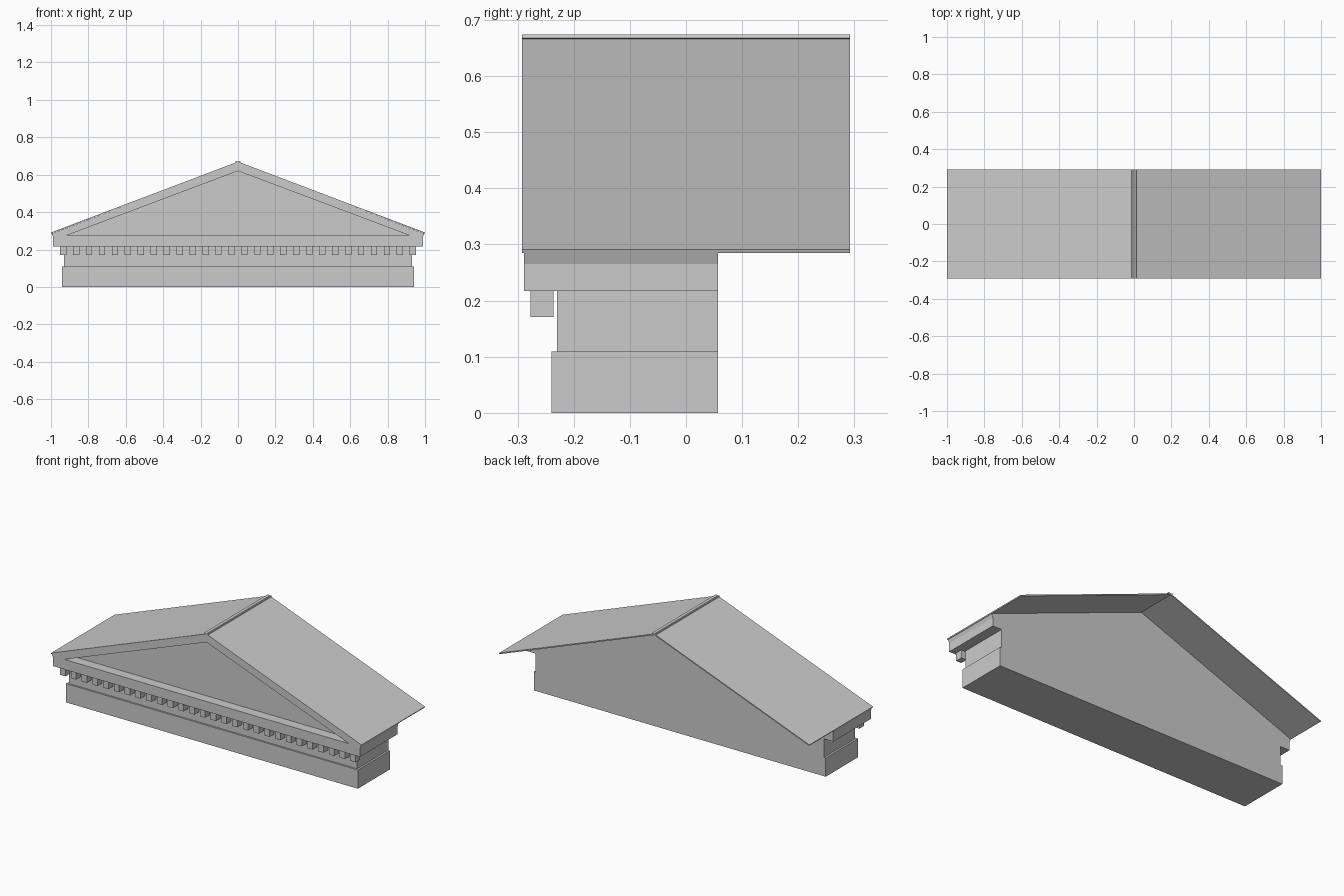
import bpy, bmesh, math

if "Cube" in bpy.data.objects:
    bpy.data.objects.remove(bpy.data.objects["Cube"])

stone = bpy.data.materials.new("pale grey stone")
stone.diffuse_color = (0.6, 0.6, 0.6, 1)
stone.use_nodes = True
stone.node_tree.nodes["Principled BSDF"].inputs["Base Color"].default_value = stone.diffuse_color


def finish(bm, name):
    bmesh.ops.recalc_face_normals(bm, faces=bm.faces)
    me = bpy.data.meshes.new(name)
    bm.to_mesh(me)
    bm.free()
    me.materials.append(stone)
    ob = bpy.data.objects.new(name, me)
    bpy.context.collection.objects.link(ob)
    return ob


def prism(name, pts, y0, y1):
    """Extrude an x-z outline from y0 to y1."""
    bm = bmesh.new()
    a = [bm.verts.new((x, y0, z)) for x, z in pts]
    b = [bm.verts.new((x, y1, z)) for x, z in pts]
    bm.faces.new(a)
    bm.faces.new(b)
    n = len(pts)
    for i in range(n):
        j = (i + 1) % n
        bm.faces.new((a[i], a[j], b[j], b[i]))
    return finish(bm, name)


def box(name, x0, x1, y0, y1, z0, z1):
    return prism(name, [(x0, z0), (x1, z0), (x1, z1), (x0, z1)], y0, y1)


BACK, FRONT, RECESS = 0.057, -0.289, -0.231

# entablature bands
box("architrave", -0.94, 0.94, -0.24, BACK, 0, 0.109)
box("frieze", -0.929, 0.929, -0.23, BACK, 0.109, 0.217)

# row of dentils hanging under the cornice
COUNT, HALF = 28, 0.017
for i in range(COUNT):
    x = -0.935 + 1.87 * i / (COUNT - 1)
    box("dentil_%02d" % (i + 1), x - HALF, x + HALF, -0.277, -0.236, 0.171, 0.217)

# pediment: gabled block with a recessed triangular panel in front
outer = [(-0.988, 0.217), (0.988, 0.217), (0.988, 0.265), (0.9955, 0.285),
         (0, 0.664), (-0.9955, 0.285), (-0.988, 0.265)]
inner = [(-0.917, 0.275), (0.917, 0.275), (0, 0.62)]
bm = bmesh.new()
f = [bm.verts.new((x, FRONT, z)) for x, z in outer]
b = [bm.verts.new((x, BACK, z)) for x, z in outer]
p = [bm.verts.new((x, FRONT, z)) for x, z in inner]
q = [bm.verts.new((x, RECESS, z)) for x, z in inner]
bm.faces.new(b)
bm.faces.new(q)
for i in range(7):
    j = (i + 1) % 7
    bm.faces.new((f[i], f[j], b[j], b[i]))
for i in range(3):
    j = (i + 1) % 3
    bm.faces.new((p[i], p[j], q[j], q[i]))
bm.faces.new((f[0], f[1], f[2], f[3], p[1], p[0], f[5], f[6]))
bm.faces.new((f[3], f[4], p[2], p[1]))
bm.faces.new((f[4], f[5], p[0], p[2]))
finish(bm, "pediment")

# thin roof slabs that cross slightly at the ridge
slope = math.atan(0.379)
T = 0.0065
dx, dz = T * math.sin(slope), T * math.cos(slope)
for side, name in ((1, "roof_right"), (-1, "roof_left")):
    eave, ridge = (1.0, 0.291), (-0.012, 0.6745)
    pts = [eave, ridge, (ridge[0] - dx, ridge[1] - dz), (eave[0] - dx, eave[1] - dz)]
    prism(name, [(side * x, z) for x, z in pts], -0.292, 0.292)
